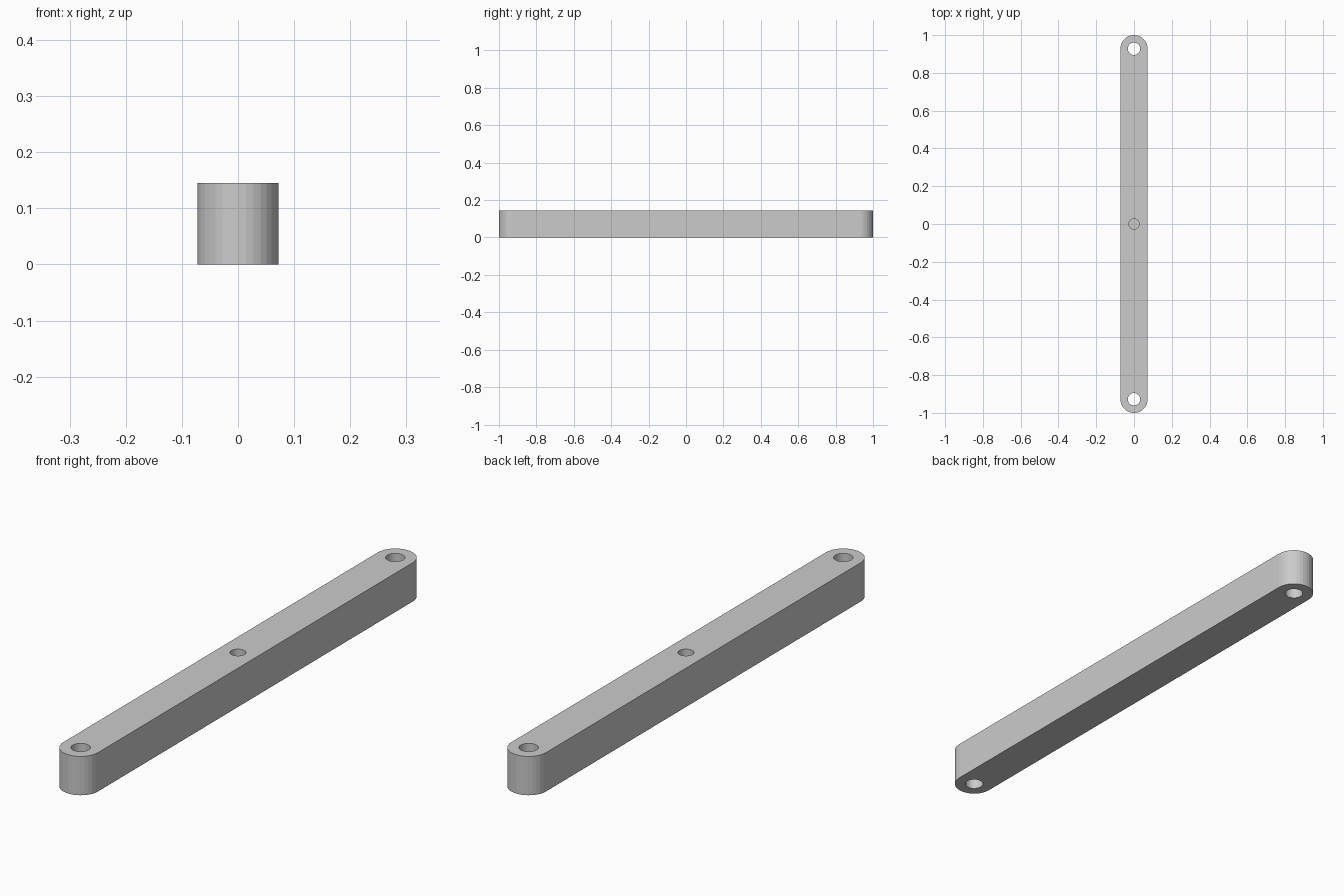
import bpy, bmesh
from math import pi, cos, sin

if "Cube" in bpy.data.objects:
    bpy.data.objects.remove(bpy.data.objects["Cube"])

R, H, END = 0.072, 0.145, 0.928   # half width, height, end-hole offset
SEG = 32

# Link bar: rounded-end outline extruded upward
outline = []
for side in (1, -1):
    for i in range(SEG // 2 + 1):
        a = pi * i / (SEG // 2)
        outline.append((side * R * cos(a), side * (END + R * sin(a)), 0))

bm = bmesh.new()
face = bm.faces.new([bm.verts.new(p) for p in outline])
ext = bmesh.ops.extrude_face_region(bm, geom=[face])
top = [g for g in ext["geom"] if isinstance(g, bmesh.types.BMVert)]
bmesh.ops.translate(bm, verts=top, vec=(0, 0, H))
bmesh.ops.recalc_face_normals(bm, faces=bm.faces)
mesh = bpy.data.meshes.new("link_bar")
bm.to_mesh(mesh)
bm.free()
bar = bpy.data.objects.new("link_bar", mesh)
bpy.context.collection.objects.link(bar)


def drill(name, y, radius, z0):
    """Cut a vertical round hole from z0 up through the top."""
    z1 = H + 0.05
    bpy.ops.mesh.primitive_cylinder_add(vertices=SEG, radius=radius, depth=z1 - z0,
                                        location=(0, y, (z0 + z1) / 2))
    cutter = bpy.context.object
    cutter.name = name
    cutter.hide_render = True
    mod = bar.modifiers.new(name, 'BOOLEAN')
    mod.operation = 'DIFFERENCE'
    mod.solver = 'EXACT'
    mod.object = cutter
    bpy.context.view_layer.objects.active = bar
    bpy.ops.object.modifier_apply(modifier=mod.name)
    bpy.data.objects.remove(cutter)


# Through holes at the ends, blind hole in the middle
drill("front_pin_hole", -END, 0.033, -0.05)
drill("back_pin_hole", END, 0.033, -0.05)
drill("centre_blind_hole", 0, 0.027, 0.07)
